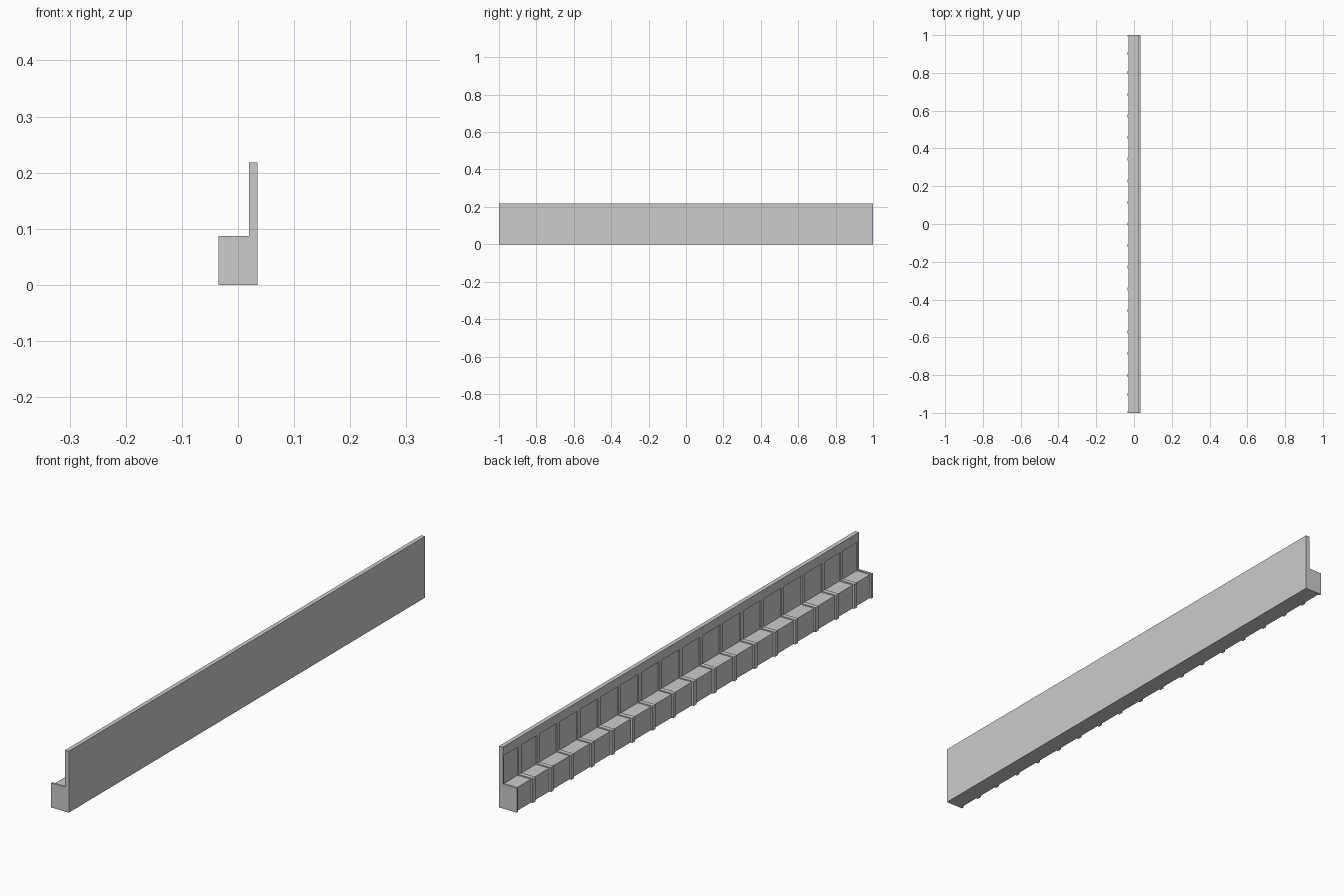
import bpy

if "Cube" in bpy.data.objects:
    bpy.data.objects.remove(bpy.data.objects["Cube"])


def extrude_profile(name, pts, y0, y1):
    """Extrude an (x, z) outline along y."""
    n = len(pts)
    verts = [(x, y, z) for y in (y0, y1) for x, z in pts]
    faces = [tuple(range(n)), tuple(reversed(range(n, 2 * n)))]
    faces += [(i, i + n, (i + 1) % n + n, (i + 1) % n) for i in range(n)]
    mesh = bpy.data.meshes.new(name)
    mesh.from_pydata(verts, [], faces)
    mesh.validate()
    ob = bpy.data.objects.new(name, mesh)
    bpy.context.collection.objects.link(ob)
    return ob


HALF = 0.035     # half depth of the bench
BACK = 0.02      # front plane of the backrest frame
SEAT_Z, TOP_Z, BAND_Z = 0.087, 0.218, 0.186
INSET = 0.007    # seat panels sit behind the ribs
PANEL = 0.024    # recessed backrest panels
RIB = 0.016

# continuous bench body with seat, recessed back panel and top band
body = [(-HALF + INSET, 0), (HALF, 0), (HALF, TOP_Z), (BACK, TOP_Z),
        (BACK, BAND_Z), (PANEL, BAND_Z), (PANEL, SEAT_Z - 0.004),
        (-HALF + INSET, SEAT_Z - 0.004)]
extrude_profile("bench_body", body, -1, 1)

# L-shaped dividing ribs, closer together at the ends
rib = [(-HALF, 0), (PANEL + 0.002, 0), (PANEL + 0.002, BAND_Z),
       (BACK, BAND_Z), (BACK, SEAT_Z), (-HALF, SEAT_Z)]
side = [0.1144 * k for k in range(1, 8)] + [0.903]
for y in [0] + side + [-s for s in side]:
    extrude_profile("rib", rib, y - RIB / 2, y + RIB / 2)

# half-width end ribs
for s in (-1, 1):
    a, b = sorted((s, s * (1 - RIB / 2)))
    extrude_profile("end_rib", rib, a, b)

# make normals consistent
import bmesh
for ob in bpy.data.objects:
    bm = bmesh.new()
    bm.from_mesh(ob.data)
    bmesh.ops.recalc_face_normals(bm, faces=bm.faces)
    bm.to_mesh(ob.data)
    bm.free()
